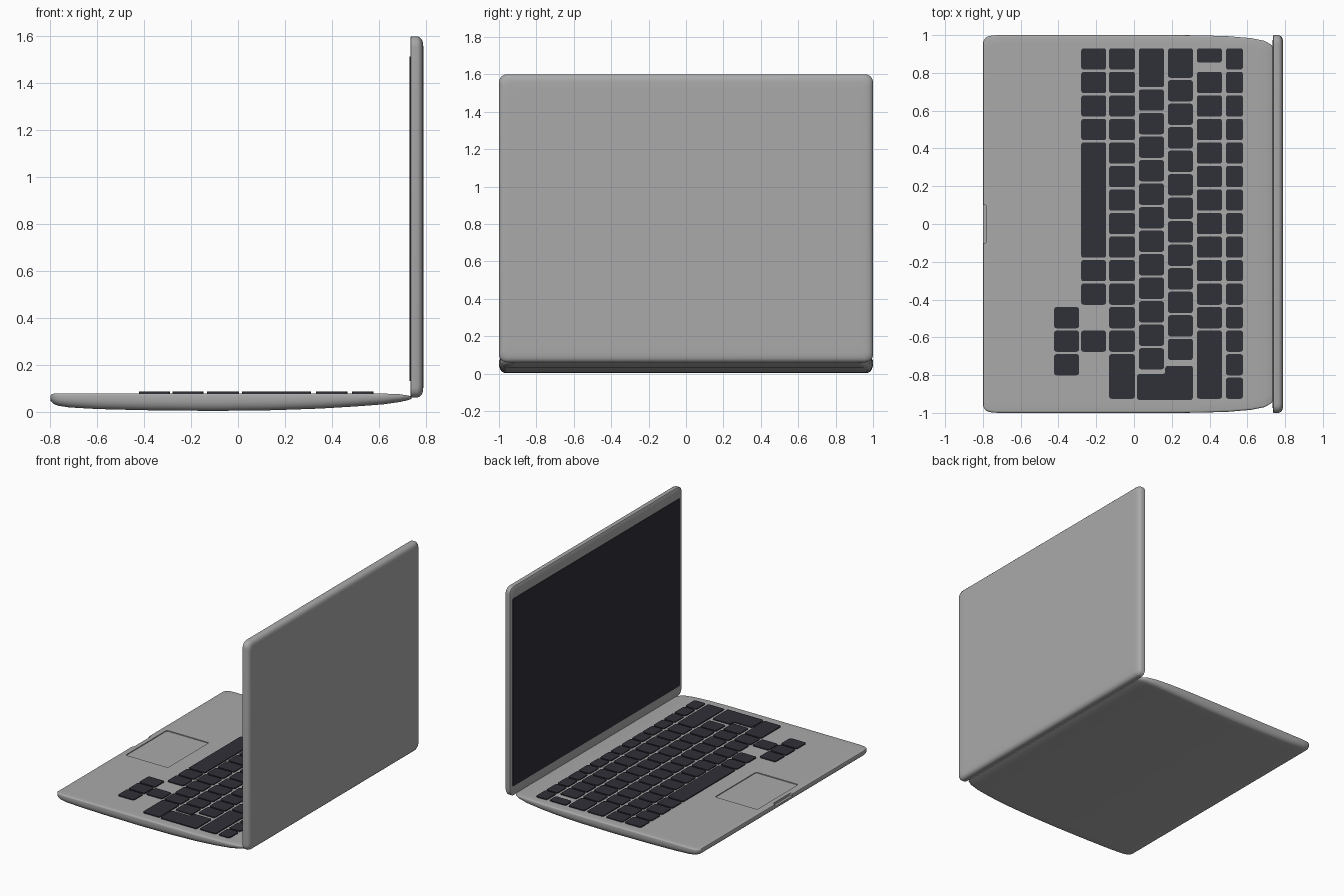
import bpy, bmesh, math
from mathutils import Vector

if "Cube" in bpy.data.objects:
    bpy.data.objects.remove(bpy.data.objects["Cube"])


def material(name, rgb):
    m = bpy.data.materials.new(name)
    m.diffuse_color = (*rgb, 1)
    m.use_nodes = True
    m.node_tree.nodes["Principled BSDF"].inputs["Base Color"].default_value = m.diffuse_color
    return m


GREY = material("aluminium_grey", (0.40, 0.40, 0.40))
DARK = material("dark_keys_and_screen", (0.030, 0.029, 0.040))


def outline(corners, r, seg=4):
    """2D polygon with every corner rounded."""
    pts, n = [], len(corners)
    for i in range(n):
        p, a, b = (Vector(corners[j % n]) for j in (i, i - 1, i + 1))
        s, e = p + (a - p).normalized() * r, p + (b - p).normalized() * r
        for k in range(seg + 1):
            t = k / seg
            t2 = 1 - t
            w = 0.85  # conic weight, close to a circular arc
            d = t2 * t2 + 2 * w * t * t2 + t * t
            pts.append((s * t2 * t2 + p * 2 * w * t * t2 + e * t * t) / d)
    return pts


def rect(a0, a1, b0, b1, inset=0.0):
    i = inset
    return [(a0 + i, b0 + i), (a1 - i, b0 + i), (a1 - i, b1 - i), (a0 + i, b1 - i)]


def loft(bm, rings):
    """Bridge rings of equal length and cap both ends."""
    rows = [[bm.verts.new(p) for p in ring] for ring in rings]
    n = len(rows[0])
    for a, b in zip(rows, rows[1:]):
        for i in range(n):
            j = (i + 1) % n
            bm.faces.new((a[i], a[j], b[j], b[i]))
    bm.faces.new(rows[0])
    bm.faces.new(rows[-1])


def finish(name, bm, mat):
    bmesh.ops.recalc_face_normals(bm, faces=bm.faces)
    me = bpy.data.meshes.new(name)
    bm.to_mesh(me)
    bm.free()
    me.materials.append(mat)
    ob = bpy.data.objects.new(name, me)
    bpy.context.collection.objects.link(ob)
    return ob


def activate(ob):
    bpy.ops.object.select_all(action='DESELECT')
    ob.select_set(True)
    bpy.context.view_layer.objects.active = ob


def smooth(ob, deg=35):
    activate(ob)
    bpy.ops.object.shade_smooth_by_angle(angle=math.radians(deg))


def cut(ob, a0, a1, b0, b1, z0, r):
    """Cut a rounded pocket down to height z0."""
    bm = bmesh.new()
    ring = outline(rect(a0, a1, b0, b1), r)
    loft(bm, [[(p.x, p.y, z) for p in ring] for z in (z0, 0.2)])
    cutter = finish("cutter", bm, GREY)
    cutter.hide_render = True
    activate(ob)
    mod = ob.modifiers.new("pocket", 'BOOLEAN')
    mod.operation, mod.solver, mod.object = 'DIFFERENCE', 'EXACT', cutter
    bpy.ops.object.modifier_apply(modifier=mod.name)
    bpy.data.objects.remove(cutter)


# Base: rounded cross-sections lofted from front to back
def section(x, w, zb, zt):
    h = zt - zb
    ry, rz, r = 0.035, h * 0.65, min(0.01, h * 0.25)
    side = [(w - 0.09, zb)]
    for k in range(7):
        t = math.pi / 2 * k / 6
        side.append((w - ry + ry * math.sin(t), zb + rz * (1 - math.cos(t))))
    for k in range(5):
        t = math.pi / 2 * k / 4
        side.append((w - r + r * math.cos(t), zt - r + r * math.sin(t)))
    side.append((w - 0.05, zt))
    return [(x, y, z) for y, z in side] + [(x, -y, z) for y, z in reversed(side)]


stations = [  # x, half width, bottom, top
    (-0.800, 0.955, 0.050, 0.066), (-0.797, 0.970, 0.043, 0.073),
    (-0.785, 0.986, 0.032, 0.077), (-0.765, 0.996, 0.025, 0.078),
    (-0.72, 1.0, 0.018, 0.078), (-0.60, 1.0, 0.011, 0.078),
    (-0.40, 1.0, 0.006, 0.078), (-0.10, 1.0, 0.003, 0.078),
    (0.15, 1.0, 0.006, 0.078), (0.35, 0.999, 0.013, 0.078),
    (0.50, 0.994, 0.022, 0.078), (0.62, 0.984, 0.031, 0.077),
    (0.69, 0.970, 0.041, 0.074), (0.725, 0.950, 0.049, 0.069),
    (0.74, 0.930, 0.054, 0.064)]
bm = bmesh.new()
loft(bm, [section(*s) for s in stations])
base = finish("base", bm, GREY)
cut(base, -0.75, -0.405, -0.24, 0.24, 0.072, 0.012)   # trackpad recess
cut(base, -0.83, -0.782, -0.10, 0.10, 0.060, 0.006)   # thumb notch
smooth(base)

# Lid: flat inner face, rounded outer edges
bm = bmesh.new()
layers = [(0.735, 0.05), (0.735, 0.004), (0.738, 0.0), (0.765, 0.0), (0.775, 0.004),
          (0.783, 0.012), (0.788, 0.024), (0.79, 0.042), (0.79, 0.08)]
loft(bm, [[(x, p.x, p.y) for p in outline(rect(-1, 1, 0.06, 1.6, i), 0.045, 6)]
          for x, i in layers])
smooth(finish("lid", bm, GREY))

# Screen plate on the inner face of the lid
bm = bmesh.new()
ring = outline(rect(-0.975, 0.975, 0.13, 1.515), 0.012)
loft(bm, [[(x, p.x, p.y) for p in ring] for x in (0.736, 0.732)])
finish("screen", bm, DARK)

# Keyboard: rows hold key edges counted in key pitches from the +y side
PITCH, START, GAP = 0.1245, 0.936, 0.006


def run(first, count):
    return [(first + i, first + i + 1) for i in range(count)]


rows = [
    (0.487, 0.577, run(0, 15)),
    (0.333, 0.466, [(0, 0.7)] + run(1, 11) + [(12, 15)]),
    (0.180, 0.312, [(0, 1.35)] + run(1.35, 12)),
    (0.026, 0.159, [(0, 1.75)] + run(1.75, 12)),
    (-0.132, 0.005, run(0, 13) + [(13, 15)]),
    (-0.280, -0.148, run(0, 4) + [(4, 9)] + run(9, 2) + run(12, 1)),
    (-0.423, -0.291, run(11, 3))]
shapes = [rect(x0, x1, START - b * PITCH + GAP, START - a * PITCH - GAP)
          for x0, x1, keys in rows for a, b in keys]
# L-shaped enter key
shapes.append([(0.016, -0.932), (0.312, -0.932), (0.312, -0.751),
               (0.165, -0.751), (0.165, -0.794), (0.016, -0.794)])
bm = bmesh.new()
for s in shapes:
    ring = outline(s, 0.014, 3)
    loft(bm, [[(p.x, p.y, z) for p in ring] for z in (0.075, 0.085)])
finish("keys", bm, DARK)
